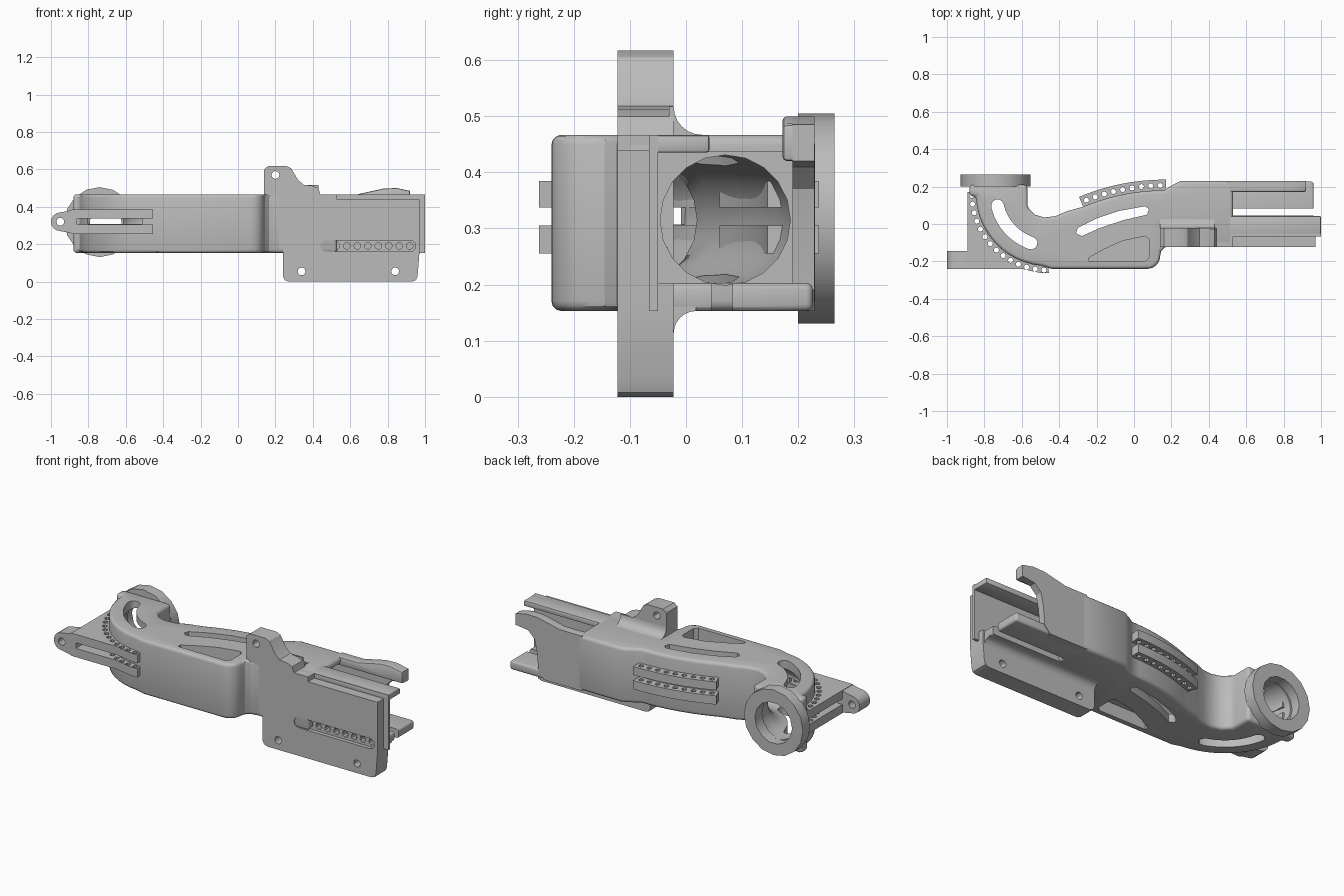
import bpy, bmesh, math
from math import cos, sin, radians

if "Cube" in bpy.data.objects:
    bpy.data.objects.remove(bpy.data.objects["Cube"])

grey = bpy.data.materials.new("plain grey")
grey.use_nodes = True
grey.diffuse_color = (0.5, 0.5, 0.5, 1)
grey.node_tree.nodes["Principled BSDF"].inputs["Base Color"].default_value = (0.5, 0.5, 0.5, 1)

MID, LOW, TOP = 0.315, 0.153, 0.467
BEND = (-0.46, 0.16)          # centre of the elbow bend
BACK = (0.16, -0.925)         # centre of the long back curve
RIBS = [(0.255, 0.305), (0.337, 0.385)]
parts = []


def finish(name, bm):
    bmesh.ops.recalc_face_normals(bm, faces=bm.faces)
    mesh = bpy.data.meshes.new(name)
    bm.to_mesh(mesh)
    bm.free()
    mesh.materials.append(grey)
    ob = bpy.data.objects.new(name, mesh)
    bpy.context.collection.objects.link(ob)
    return ob


def prism(name, outlines, axis, lo, hi):
    """Extrude one or more flat outlines along an axis."""
    place = {"z": lambda a, b, h: (a, b, h), "y": lambda a, b, h: (a, h, b),
             "x": lambda a, b, h: (h, a, b)}[axis]
    bm = bmesh.new()
    for pts in outlines:
        lower = [bm.verts.new(place(a, b, lo)) for a, b in pts]
        upper = [bm.verts.new(place(a, b, hi)) for a, b in pts]
        bm.faces.new(lower)
        bm.faces.new(upper)
        for i in range(len(pts)):
            j = (i + 1) % len(pts)
            bm.faces.new((lower[i], lower[j], upper[j], upper[i]))
    return finish(name, bm)


def rect(a0, b0, a1, b1):
    return [(a0, b0), (a1, b0), (a1, b1), (a0, b1)]


def box(name, x0, x1, y0, y1, z0, z1):
    return prism(name, [rect(x0, y0, x1, y1)], "z", z0, z1)


def arc(c, r, a0, a1, n=12):
    return [(c[0] + r * cos(radians(a0 + (a1 - a0) * i / n)),
             c[1] + r * sin(radians(a0 + (a1 - a0) * i / n))) for i in range(n + 1)]


def circle(c, r, n=12):
    return arc(c, r, 0, 360, n)[:-1]


def band(c, r0, r1, a0, a1):
    return arc(c, r0, a0, a1) + arc(c, r1, a1, a0)


def capsule(c, r, w, a0, a1):
    """Curved slot with round ends."""
    e0, e1 = arc(c, r, a0, a1, 1)
    return (arc(c, r + w, a0, a1) + arc(e1, w, a1, a1 + 180, 6)[1:-1]
            + arc(c, r - w, a1, a0) + arc(e0, w, a0 + 180, a0 + 360, 6)[1:-1])


def tube(name, path, r, n=20):
    """Round sweep along a level path."""
    bm = bmesh.new()
    rings = []
    for i, p in enumerate(path):
        a, b = path[max(i - 1, 0)], path[min(i + 1, len(path) - 1)]
        tx, ty = b[0] - a[0], b[1] - a[1]
        d = math.hypot(tx, ty)
        rings.append([bm.verts.new((p[0] - ty / d * r * u, p[1] + tx / d * r * u, MID + r * v))
                      for u, v in circle((0, 0), 1, n)])
    for s, t in zip(rings, rings[1:]):
        for i in range(n):
            bm.faces.new((s[i], s[(i + 1) % n], t[(i + 1) % n], t[i]))
    bm.faces.new(rings[0])
    bm.faces.new(rings[-1])
    return finish(name, bm)


def solid(ob, cutters=(), bevel=0.0, segments=3):
    """Round the edges, cut the openings and bake the result."""
    if bevel:
        m = ob.modifiers.new("round", "BEVEL")
        m.width, m.segments, m.limit_method = bevel, segments, "ANGLE"
        m.angle_limit = radians(40)
        m.use_clamp_overlap = False
    for c in cutters:
        c.hide_render = True
        m = ob.modifiers.new("cut", "BOOLEAN")
        m.operation, m.solver, m.object = "DIFFERENCE", "EXACT", c
    bpy.context.view_layer.update()
    ev = ob.evaluated_get(bpy.context.evaluated_depsgraph_get())
    mesh = bpy.data.meshes.new_from_object(ev)
    ob.modifiers.clear()
    ob.data = mesh
    for c in cutters:
        bpy.data.objects.remove(c)
    parts.append(ob)
    return ob


# Main housing: elbow, curved middle and straight socket
outline = ([(-0.88, 0.21), (-0.88, 0.15)] + arc(BEND, 0.385, 182, 265)
           + [(-0.44, -0.24), (0.06, -0.24)] + arc((0.07, -0.17), 0.07, -80, 0, 5)
           + [(0.145, -0.145), (0.165, -0.125), (0.2, -0.118), (0.53, -0.118), (0.53, 0.23), (0.25, 0.23),
              (0.2, 0.205)] + arc(BACK, 1.105, 90, 113, 10)
           + [(-0.36, 0.068), (-0.42, 0.042), (-0.48, 0.035), (-0.53, 0.05), (-0.57, 0.09), (-0.57, 0.21)])
path = ([(0.56, 0.07), (0.3, 0.07), (0.1, 0.05), (-0.1, 0), (-0.3, -0.06)]
        + arc(BEND, 0.255, 270, 185, 10) + [(-0.73, 0.2), (-0.735, 0.3)])
crescent = [(-0.3, -0.02), (-0.2, 0.03), (-0.08, 0.07), (0.06, 0.095), (0.08, 0.08), (0.07, 0.05),
            (-0.06, 0.02), (-0.18, -0.02), (-0.28, -0.065), (-0.31, -0.05)]
wedge = [(-0.24, -0.2), (0.06, -0.2), (0.08, -0.18), (0.08, -0.08), (0.06, -0.065), (-0.06, -0.09),
         (-0.16, -0.135), (-0.24, -0.18)]
solid(prism("housing", [outline], "z", LOW, TOP), [
    tube("bore_cutter", path, 0.116),
    box("socket_cutter", 0.47, 0.6, -0.05, 0.19, 0.203, 0.437),
    prism("elbow_slot_cutter", [capsule(BEND, 0.277, 0.034, 193, 251)], "z", 0, 0.7),
    prism("upper_pocket_cutter", [crescent, wedge], "z", 0.4, 0.6),
    prism("lower_pocket_cutter", [crescent, wedge], "z", 0, 0.225),
    prism("elbow_window_cutter", [band(BEND, 0.25, 0.5, 206, 262)], "z", 0.307, 0.34)], 0.018)

# Round end flange
solid(prism("end_flange", [circle((-0.74, 0.318), 0.187, 16)], "y", 0.2, 0.265),
      [prism("flange_cutter", [circle((-0.74, MID), 0.118, 14)], "y", 0.1, 0.4)])

# Perforated ribs on the elbow and along the back
corner = arc(BEND, 0.365, 178, 270) + [(-0.455, -0.262), (-0.5, -0.262), (-0.6, -0.24), (-0.89, -0.24), (-0.89, 0.17)]
for i, (lo, hi) in enumerate(RIBS):
    holes = [circle(p, 0.014, 8) for p in arc(BEND, 0.407, 181, 267, 13)]
    solid(prism(f"elbow_rib_{i}", [corner], "z", lo, hi), [prism("hole_cutter", holes, "z", 0, 0.7)])
    holes = [circle(p, 0.014, 8) for p in arc(BACK, 1.131, 91, 111.5, 8)]
    solid(prism(f"back_rib_{i}", [band(BACK, 1.07, 1.162, 89.5, 113)], "z", lo, hi),
          [prism("hole_cutter", holes, "z", 0, 0.7)])

# Side lug with a pin hole
lug = arc((-0.95, 0.32), 0.05, 90, 270, 8) + [(-0.92, 0.265), (-0.88, 0.255), (-0.86, 0.255),
                                              (-0.86, 0.385), (-0.88, 0.385), (-0.92, 0.375)]
solid(prism("side_lug", [lug], "y", -0.24, -0.145),
      [prism("pin_cutter", [circle((-0.95, 0.32), 0.021)], "y", -0.4, 0)])

# Mounting plate with tab, recessed slot and bolt holes
plate = [(0.24, 0.17), (0.24, 0.03), (0.25, 0.008), (0.27, 0), (0.93, 0), (0.952, 0.008), (0.96, 0.03),
         (0.97, 0.153), (0.97, 0.44), (0.53, 0.44), (0.53, TOP), (0.44, TOP), (0.43, 0.5), (0.4, 0.512),
         (0.35, 0.518), (0.32, 0.545), (0.285, 0.605), (0.26, 0.617), (0.16, 0.617), (0.14, 0.6),
         (0.14, 0.46), (0.22, 0.45), (0.22, 0.18)]
slot = arc((0.47, 0.191), 0.03, 90, 270, 6) + arc((0.92, 0.191), 0.03, -90, 90, 6)
bolts = [circle(p, 0.021) for p in [(0.2, 0.57), (0.34, 0.055), (0.84, 0.055)]]
row = [circle((0.47 + 0.056 * i, 0.191), 0.018, 10) for i in range(9)]
solid(prism("mounting_plate", [plate], "y", -0.122, -0.022), [
    box("opening_cutter", 0.46, 1.1, -0.055, 0, 0.203, 0.6),
    prism("slot_cutter", [slot], "y", -0.2, -0.1),
    prism("bolt_cutter", bolts, "y", -0.3, 0.1),
    prism("row_cutter", row, "y", -0.3, 0.1)])

# Fillets between the plate and the housing
for name, x0, x1, z, r in [("tab_fillet", 0.14, 0.43, TOP, 0.05), ("skirt_fillet", 0.24, 0.96, LOW, -0.04)]:
    q = abs(r)
    curve = [(-0.022 + q - q * cos(t), z + r - r * sin(t)) for t in [i * math.pi / 12 for i in range(7)]]
    solid(prism(name, [[(-0.03, z - r * 0.2), (-0.03, z + r)] + curve + [(-0.022 + q, z - r * 0.2)]], "x", x0, x1))

# Open end of the socket: inner wall, top lip, slotted floor
solid(box("inner_wall", 0.5, 1.0, -0.066, -0.05, LOW, TOP))
solid(box("top_lip", 0.5, 1.0, -0.066, 0.042, 0.435, TOP), bevel=0.006, segments=2)
solid(box("floor", 0.5, 0.96, -0.06, 0.226, LOW, 0.203),
      [box("floor_cutter", 0.515, 1.1, 0.045, 0.083, 0, 0.3)], 0.012)

# Back wall with its scooped end and raised hook
wall = [(0.5, LOW), (0.74, LOW), (0.775, 0.19), (0.785, 0.3), (0.8, 0.37), (0.84, 0.41), (0.92, 0.42),
        (0.92, 0.485), (0.85, 0.5), (0.78, 0.498), (0.72, 0.485), (0.64, TOP), (0.5, TOP)]
solid(prism("back_wall", [wall], "y", 0.19, 0.229))
hook = [(0.5, 0.42)] + wall[6:]
solid(prism("back_hook", [hook], "y", 0.172, 0.228), bevel=0.008, segments=2)

# Smooth the curves and keep the hard edges
bpy.ops.object.select_all(action="DESELECT")
for ob in parts:
    ob.select_set(True)
bpy.context.view_layer.objects.active = parts[0]
bpy.ops.object.shade_smooth_by_angle(angle=radians(30))
